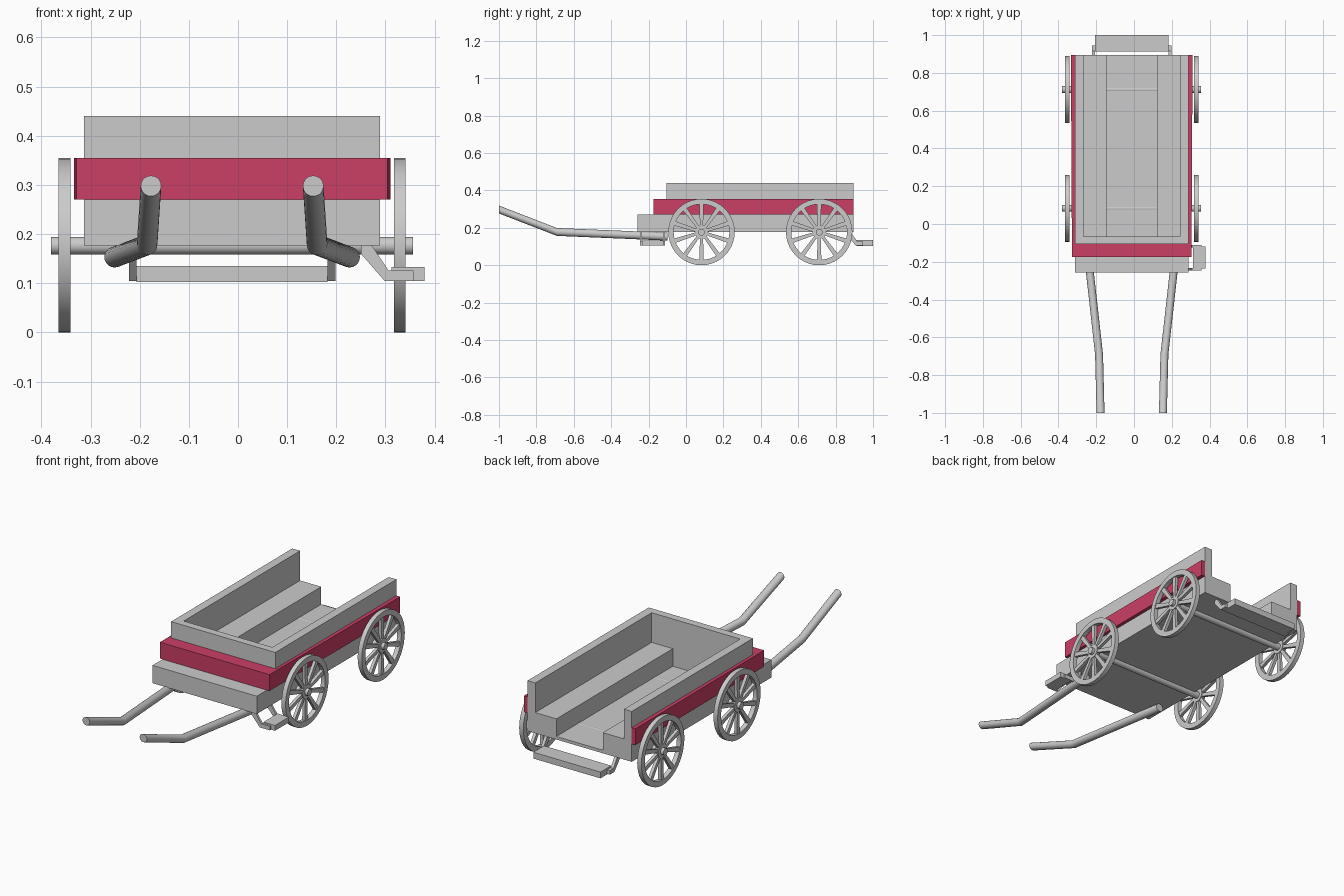
import bpy, bmesh, math
from mathutils import Matrix, Vector

if "Cube" in bpy.data.objects:
    bpy.data.objects.remove(bpy.data.objects["Cube"])

CX = -0.012  # centre line of the cart body


def finish(name, bm, smooth=False):
    bmesh.ops.recalc_face_normals(bm, faces=bm.faces)
    me = bpy.data.meshes.new(name)
    bm.to_mesh(me)
    bm.free()
    if smooth:
        me.shade_smooth()
        me.set_sharp_from_angle(angle=math.radians(35))
    ob = bpy.data.objects.new(name, me)
    bpy.context.collection.objects.link(ob)
    return ob


def loft(bm, rings, closed=False):
    """Skin a list of equal-length rings, capping the ends unless closed."""
    vs = [[bm.verts.new(p) for p in r] for r in rings]
    n = len(vs[0])
    pairs = list(zip(vs, vs[1:])) + ([(vs[-1], vs[0])] if closed else [])
    for a, b in pairs:
        for i in range(n):
            j = (i + 1) % n
            bm.faces.new((a[i], a[j], b[j], b[i]))
    if not closed:
        bm.faces.new(vs[0])
        bm.faces.new(vs[-1])


def place(axis, u, v, w):
    return {'x': (w, u, v), 'y': (u, w, v), 'z': (u, v, w)}[axis]


def prism(name, pts, axis, a, b):
    bm = bmesh.new()
    loft(bm, [[place(axis, u, v, w) for u, v in pts] for w in (a, b)])
    return finish(name, bm)


def rect(u0, u1, v0, v1):
    return [(u0, v0), (u1, v0), (u1, v1), (u0, v1)]


def circle(r, n):
    return [(r * math.cos(2 * math.pi * i / n), r * math.sin(2 * math.pi * i / n))
            for i in range(n)]


# Body: U section with a bench along each side, open at the back
half = [(0.301, 0.177), (0.301, 0.44), (0.256, 0.44), (0.256, 0.285),
        (0.134, 0.285), (0.134, 0.193)]
section = [(CX + x, z) for x, z in half] + [(CX - x, z) for x, z in reversed(half)]
prism("cart_body", section, 'y', -0.065, 0.895)

# Stepped front end
prism("front_board", [(-0.258, 0.177), (-0.065, 0.177), (-0.065, 0.44),
                      (-0.105, 0.44), (-0.105, 0.27), (-0.258, 0.27)],
      'x', CX - 0.301, CX + 0.301)

# Red band round the front and sides
half = [(0.322, 0.895), (0.3165, -0.175)]
inner = [(0.301, -0.105), (0.301, 0.895)]
outline = ([(CX + x, y) for x, y in half] + [(CX - x, y) for x, y in reversed(half)]
           + [(CX - x, y) for x, y in reversed(inner)] + [(CX + x, y) for x, y in inner])
band = prism("red_band", outline, 'z', 0.27, 0.355)
red = bpy.data.materials.new("red_paint")
red.diffuse_color = (0.6, 0.05, 0.13, 1)
red.use_nodes = True
red.node_tree.nodes["Principled BSDF"].inputs["Base Color"].default_value = red.diffuse_color
band.data.materials.append(red)


# Spoked wheel
def wheel(name, x, y, z=0.1775):
    bm = bmesh.new()
    rings = []
    for i in range(40):
        c, s = math.cos(math.tau * i / 40), math.sin(math.tau * i / 40)
        rings.append([(w, r * c, r * s) for w, r in rect(-0.012, 0.012, 0.149, 0.1775)])
    loft(bm, rings, closed=True)
    loft(bm, [[(w, u, v) for u, v in circle(0.036, 24)] for w in (-0.011, 0.011)])
    for k in range(10):
        rot = Matrix.Rotation(math.tau * k / 10, 3, 'X')
        loft(bm, [[rot @ Vector((w, u, r)) for w, u in rect(-0.008, 0.008, -h, h)]
                  for r, h in ((0.025, 0.008), (0.152, 0.012))])
    bmesh.ops.translate(bm, verts=bm.verts, vec=(x, y, z))
    finish(name, bm, True)


for end, y in (("front", 0.083), ("rear", 0.712)):
    for side, s in (("left", -1), ("right", 1)):
        wheel(f"{end}_{side}_wheel", CX + s * 0.341, y)
    bm = bmesh.new()
    loft(bm, [[(x, y + u, 0.1765 + v) for u, v in circle(0.018, 20)]
              for x in (CX - 0.368, CX + 0.368)])
    finish(f"{end}_axle", bm, True)

# Pull shafts, bent upward at the front
for side, s in (("left", -1), ("right", 1)):
    path = [(0.239, -0.10, 0.153), (0.173, -0.69, 0.178), (0.165, -1.0, 0.298)]
    bm = bmesh.new()
    loft(bm, [[(CX + s * x + u, y, z + v) for u, v in circle(0.021, 20)]
              for x, y, z in path])
    finish(f"{side}_shaft", bm, True)


# Step brackets: bent strap hanging from the body
def strap(start, reach):
    return [(start, 0.177), (start + 0.022, 0.177), (start + 0.056, 0.126),
            (reach, 0.126), (reach, 0.105), (start + 0.048, 0.105), (start, 0.16)]


# Side step
prism("side_step", rect(0.312, 0.379, -0.236, -0.12), 'z', 0.105, 0.133)
for i, y in enumerate((-0.246, -0.124)):
    prism(f"side_step_bracket_{i + 1}", strap(0.25, 0.357), 'y', y, y + 0.012)

# Rear step
prism("rear_step", rect(CX - 0.194, CX + 0.194, 0.912, 1.0), 'z', 0.102, 0.135)
for i, x in enumerate((CX - 0.21, CX + 0.194)):
    prism(f"rear_step_bracket_{i + 1}", strap(0.86, 0.945), 'x', x, x + 0.016)
